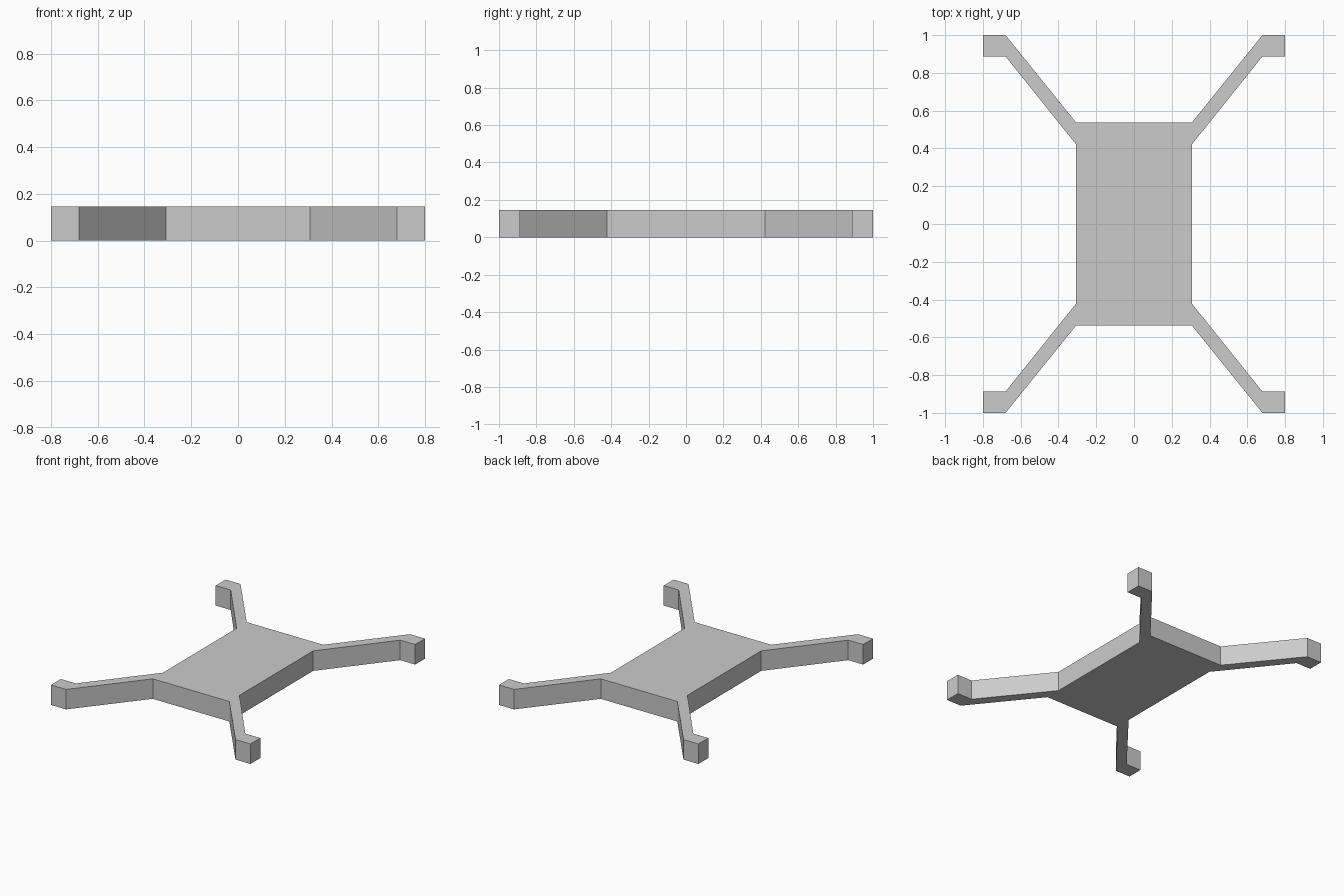
import bpy
import bmesh

cube = bpy.data.objects.get("Cube")
if cube:
    bpy.data.objects.remove(cube, do_unlink=True)

HEIGHT = 0.145

# Plain grey material
grey = bpy.data.materials.new("plain grey")
grey.use_nodes = True
colour = (0.6, 0.6, 0.6, 1.0)
grey.diffuse_color = colour
grey.node_tree.nodes["Principled BSDF"].inputs["Base Color"].default_value = colour

# One quarter of the outline: plate side, splayed arm, square foot, plate end
quarter = [(0.307, 0.422), (0.68, 0.887), (0.8, 0.887),
           (0.8, 1.0), (0.68, 1.0), (0.307, 0.538)]

# Mirror the quarter into a closed counter-clockwise outline
half = quarter + [(-x, y) for x, y in reversed(quarter)]
outline = half + [(x, -y) for x, y in reversed(half)]

# Extrude the outline into a solid frame
bm = bmesh.new()
base = bm.faces.new([bm.verts.new((x, y, 0)) for x, y in outline])
top = bmesh.ops.extrude_face_region(bm, geom=[base], use_keep_orig=True)
raised = [v for v in top["geom"] if isinstance(v, bmesh.types.BMVert)]
bmesh.ops.translate(bm, verts=raised, vec=(0, 0, HEIGHT))
bmesh.ops.recalc_face_normals(bm, faces=bm.faces)

mesh = bpy.data.meshes.new("four_arm_frame")
bm.to_mesh(mesh)
bm.free()
mesh.materials.append(grey)
frame = bpy.data.objects.new("four_arm_frame", mesh)
bpy.context.collection.objects.link(frame)
